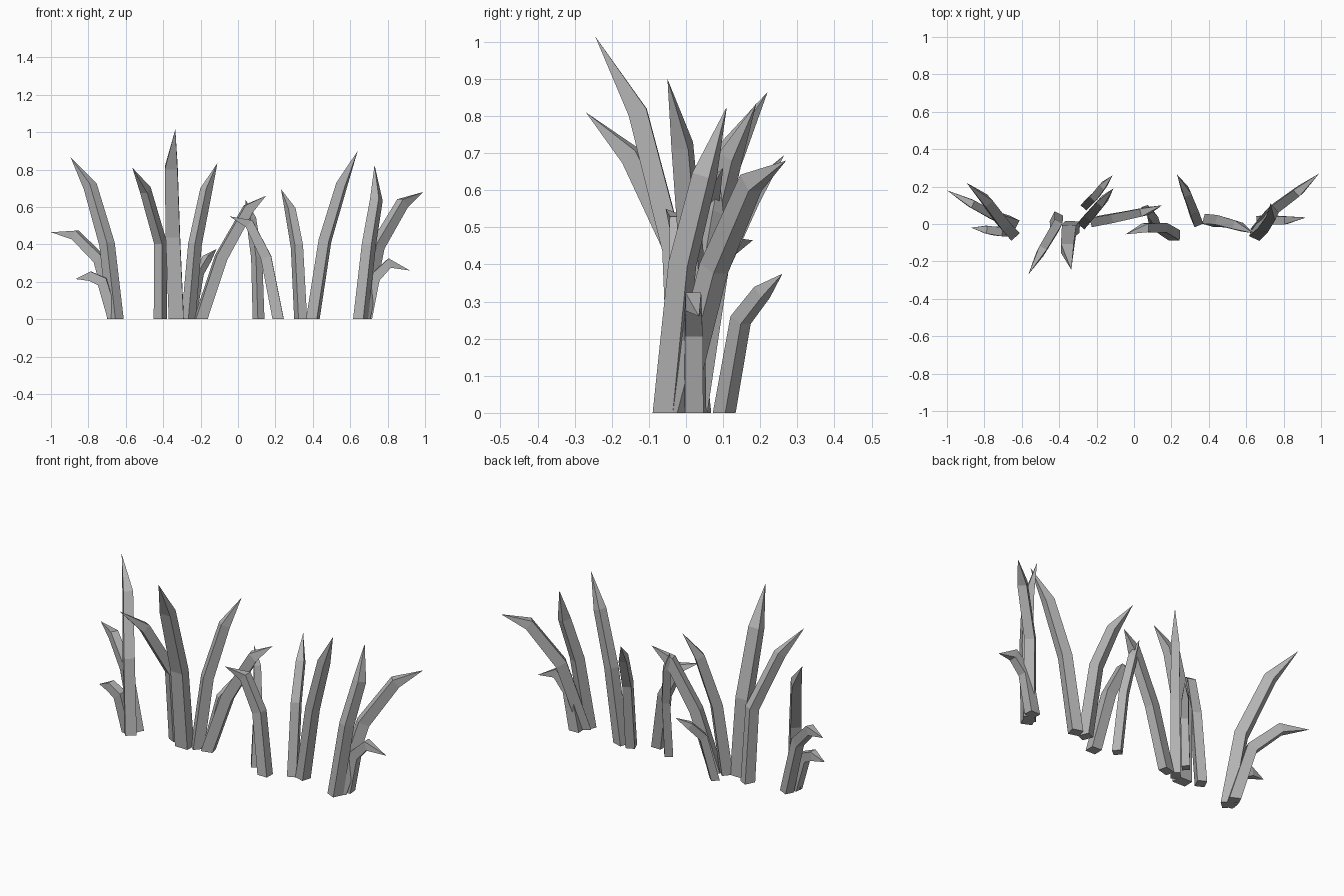
import bpy, bmesh
from mathutils import Vector

cube = bpy.data.objects.get("Cube")
if cube:
    bpy.data.objects.remove(cube)

mat = bpy.data.materials.new("stem_grey")
mat.use_nodes = True
grey = (0.45, 0.45, 0.45, 1)
mat.diffuse_color = grey
mat.node_tree.nodes["Principled BSDF"].inputs["Base Color"].default_value = grey


def blade(name, root, bend, upper, tip, width=0.055, depth=0.06):
    """Four-sided bent stem that leans towards its tip and ends in a point."""
    pts = [Vector(p) for p in (root, bend, upper, tip)]
    lean = pts[3] - pts[0]
    lean.z = 0
    side = lean.normalized().cross(Vector((0, 0, 1)))
    bm = bmesh.new()
    rings = []
    for i, scale in enumerate((1, 0.95, 0.85)):
        if i == 0:
            along = Vector((0, 0, 1))
        else:
            along = (pts[i] - pts[i - 1]).normalized() + (pts[i + 1] - pts[i]).normalized()
        out = along.cross(side).normalized()
        w, d = side * width * scale / 2, out * depth * scale / 2
        rings.append([bm.verts.new(pts[i] + a * w + b * d)
                      for a, b in ((-1, -1), (1, -1), (1, 1), (-1, 1))])
    end = bm.verts.new(pts[3])
    bm.faces.new(rings[0])
    for j in range(4):
        k = (j + 1) % 4
        for low, high in zip(rings, rings[1:]):
            bm.faces.new((low[j], low[k], high[k], high[j]))
        bm.faces.new((rings[2][j], rings[2][k], end))
    bmesh.ops.recalc_face_normals(bm, faces=bm.faces)
    mesh = bpy.data.meshes.new(name)
    bm.to_mesh(mesh)
    bm.free()
    mesh.materials.append(mat)
    bpy.context.collection.objects.link(bpy.data.objects.new(name, mesh))


# Right end clump
blade("right_tall_blade", (-.655, -.045, 0), (-.70, .005, .4), (-.79, .125, .71), (-.895, .22, .865), .06, .065)
blade("right_side_blade", (-.65, .01, 0), (-.74, .04, .32), (-.87, .11, .45), (-1, .18, .465), .05, .06)
blade("right_small_blade", (-.665, -.04, 0), (-.725, -.04, .2), (-.79, -.03, .23), (-.87, -.02, .215), .05, .06)
# Right centre clump
blade("front_lean_blade", (-.415, .03, 0), (-.415, -.01, .41), (-.495, -.145, .69), (-.565, -.27, .81), .05, .06)
blade("tallest_blade", (-.33, -.015, 0), (-.348, -.035, .44), (-.357, -.13, .81), (-.335, -.245, 1.015), .08, .06)
blade("back_lean_blade", (-.265, .01, 0), (-.23, .05, .4), (-.17, .12, .69), (-.11, .19, .835), .05, .06)
blade("back_small_blade", (-.255, .103, 0), (-.21, .147, .25), (-.165, .205, .325), (-.115, .26, .375), .042, .045)
# Middle blades
blade("crossing_blade", (-.2, .015, 0), (-.09, .035, .33), (.055, .065, .59), (.15, .10, .66), .05, .065)
blade("front_hook_blade", (.215, -.06, 0), (.15, -.02, .33), (.06, -.02, .51), (-.045, -.055, .55), .055, .06)
blade("back_thin_blade", (.11, .0, 0), (.10, .04, .33), (.07, .075, .54), (.04, .09, .64), .045, .045)
# Left centre pair
blade("back_curved_blade", (.335, .02, 0), (.315, .08, .39), (.28, .17, .58), (.23, .265, .695), .05, .06)
blade("left_tall_blade", (.40, .02, 0), (.465, .015, .42), (.555, -.01, .72), (.64, -.05, .9))
# Left end clump
blade("left_upright_blade", (.655, -.05, 0), (.70, -.01, .4), (.74, .05, .64), (.73, .11, .825), .06, .06)
blade("left_wide_blade", (.665, -.025, 0), (.745, .075, .39), (.88, .175, .62), (.99, .27, .68), .055, .065)
blade("left_small_blade", (.685, .02, 0), (.73, .02, .22), (.81, .02, .3), (.92, .035, .26), .05, .06)
